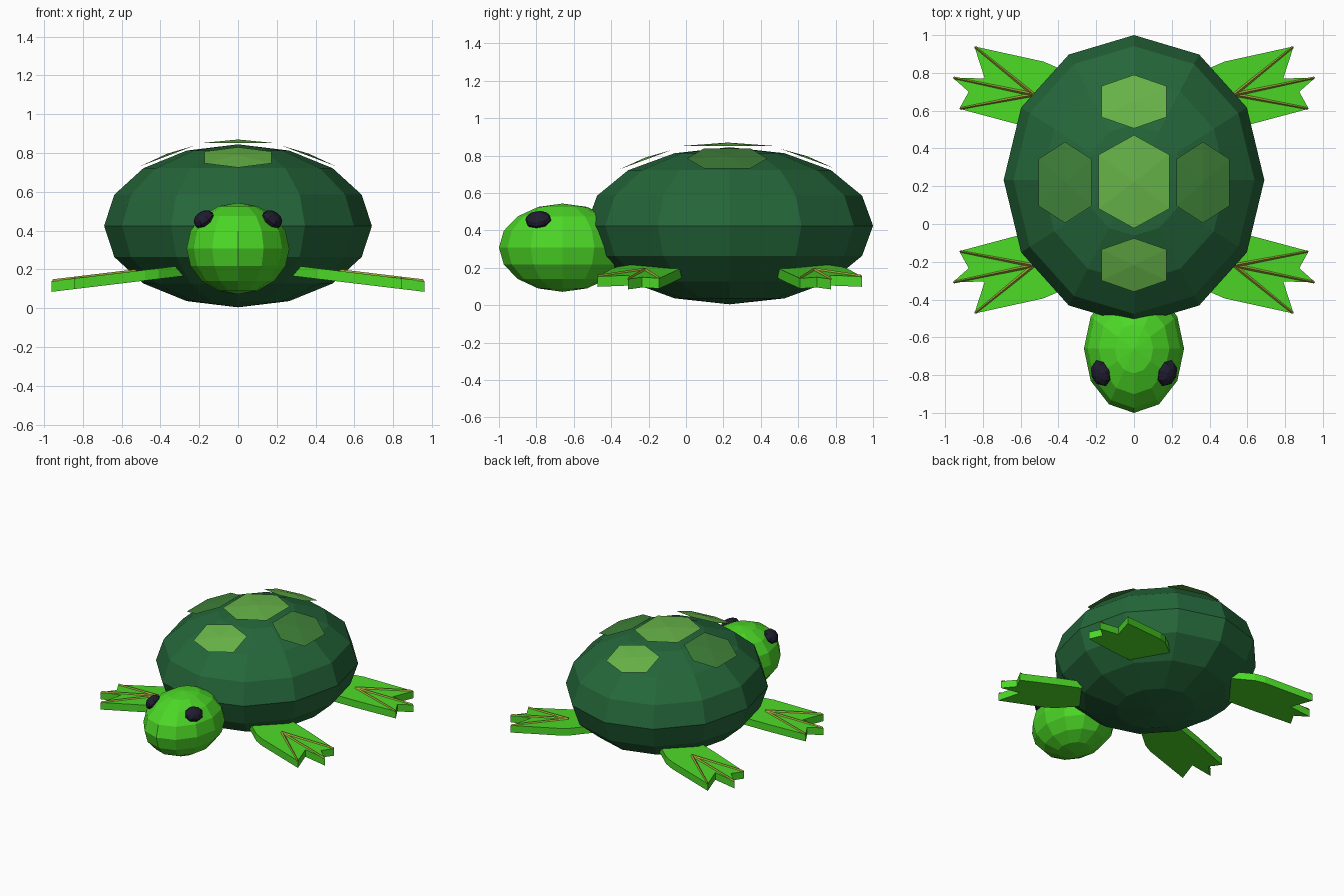
import bpy, bmesh, math
from mathutils import Vector

if "Cube" in bpy.data.objects:
    bpy.data.objects.remove(bpy.data.objects["Cube"])

CY = 0.233  # shell centre, also the front/rear mirror line of the flippers


def material(name, rgb):
    m = bpy.data.materials.new(name)
    m.diffuse_color = (*rgb, 1)
    m.use_nodes = True
    m.node_tree.nodes["Principled BSDF"].inputs["Base Color"].default_value = m.diffuse_color
    return m


SHELL = material("dark_green", (0.018, 0.135, 0.042))
SKIN = material("bright_green", (0.073, 0.69, 0.02))
EYE = material("near_black", (0.014, 0.012, 0.028))
VEIN = material("olive", (0.36, 0.38, 0.04))
PLATE = material("light_green", (0.135, 0.45, 0.064))
SIDE_PLATE = material("mid_green", (0.05, 0.22, 0.04))


def finish(bm, name, mat):
    bmesh.ops.recalc_face_normals(bm, faces=bm.faces)
    me = bpy.data.meshes.new(name)
    bm.to_mesh(me)
    bm.free()
    me.materials.append(mat)
    ob = bpy.data.objects.new(name, me)
    bpy.context.collection.objects.link(ob)
    return ob


def ellipsoid(name, mat, loc, size, segs=12, rings=8, rot=(0, 0, 0)):
    bm = bmesh.new()
    bmesh.ops.create_uvsphere(bm, u_segments=segs, v_segments=rings, radius=1)
    ob = finish(bm, name, mat)
    ob.location, ob.scale, ob.rotation_euler = loc, size, rot
    return ob


# Shell, head and eyes
ellipsoid("shell", SHELL, (0, CY, 0.425), (0.69, 0.767, 0.42))
ellipsoid("head", SKIN, (0, -0.66, 0.308), (0.265, 0.34, 0.236))
for s, side in ((1, "right"), (-1, "left")):
    ellipsoid(side + "_eye", EYE, (s * 0.175, -0.79, 0.457), (0.058, 0.073, 0.042),
              8, 6, (0, s * math.radians(40), -s * math.radians(20)))


# Shell plates: shallow domed hexagons, pointed along y, tilted by slopes in x and y
def plate(name, mat, cx, cy, cz, hw, hl, sx=0, sy=0, dome=0.012):
    outline = [(0, hl), (hw, hl * 0.58), (hw, -hl * 0.58),
               (0, -hl), (-hw, -hl * 0.58), (-hw, hl * 0.58)]
    bm = bmesh.new()
    rim = [bm.verts.new((cx + x, cy + y, cz + sx * x + sy * y)) for x, y in outline]
    top = bm.verts.new((cx, cy, cz + dome))
    for i in range(6):
        bm.faces.new((rim[i], rim[i - 1], top))
    bm.faces.new(rim)
    finish(bm, name, mat)


plate("centre_plate", PLATE, 0, 0.224, 0.852, 0.187, 0.247, dome=0.018)
plate("rear_plate", PLATE, 0, 0.648, 0.785, 0.172, 0.142, sy=-0.36)
plate("front_plate", PLATE, 0, -0.217, 0.778, 0.172, 0.142, sy=0.37)
plate("right_plate", SIDE_PLATE, 0.365, 0.22, 0.785, 0.14, 0.215, sx=-0.38)
plate("left_plate", SIDE_PLATE, -0.365, 0.22, 0.785, 0.14, 0.215, sx=0.38)

# Flippers: tilted webbed slabs, with a raised vein running to each toe
TOES = [(0.845, 0.94), (0.96, 0.775), (0.925, 0.61)]
OUTLINE = [(0.25, 0.70), (0.41, 0.83), (0.48, 0.86), TOES[0], (0.79, 0.77), TOES[1],
           (0.875, 0.70), TOES[2], (0.645, 0.535), (0.45, 0.49), (0.27, 0.60)]
ROOT = (0.53, 0.685)
THICK = 0.055


def under(x):
    return 0.085 + 0.12 * (0.96 - x)


def flipper(name, sx, sy):
    def put(bm, x, y, z):
        return bm.verts.new((sx * x, CY + sy * (y - CY), z))

    bm = bmesh.new()
    low = [put(bm, x, y, under(x)) for x, y in OUTLINE]
    high = [put(bm, x, y, under(x) + THICK) for x, y in OUTLINE]
    bm.faces.new(low)
    bm.faces.new(high)
    for i in range(len(low)):
        bm.faces.new((low[i - 1], low[i], high[i], high[i - 1]))
    finish(bm, name, SKIN)

    bm = bmesh.new()
    a = Vector(ROOT)
    for toe in TOES:
        b = Vector(toe)
        d = (b - a).normalized()
        n = Vector((-d.y, d.x))
        ends = []
        for p, w in ((a, 0.012), (b - d * 0.005, 0.007)):
            z = under(p.x) + THICK
            ends.append([put(bm, *(p + n * w), z - 0.002), put(bm, *p, z + 0.009),
                         put(bm, *(p - n * w), z - 0.002)])
        e, f = ends
        bm.faces.new(e)
        bm.faces.new(f)
        for i in range(3):
            bm.faces.new((e[i - 1], e[i], f[i], f[i - 1]))
    finish(bm, name + "_veins", VEIN)


for sx, side in ((1, "right"), (-1, "left")):
    for sy, end in ((1, "rear"), (-1, "front")):
        flipper(f"{end}_{side}_flipper", sx, sy)
